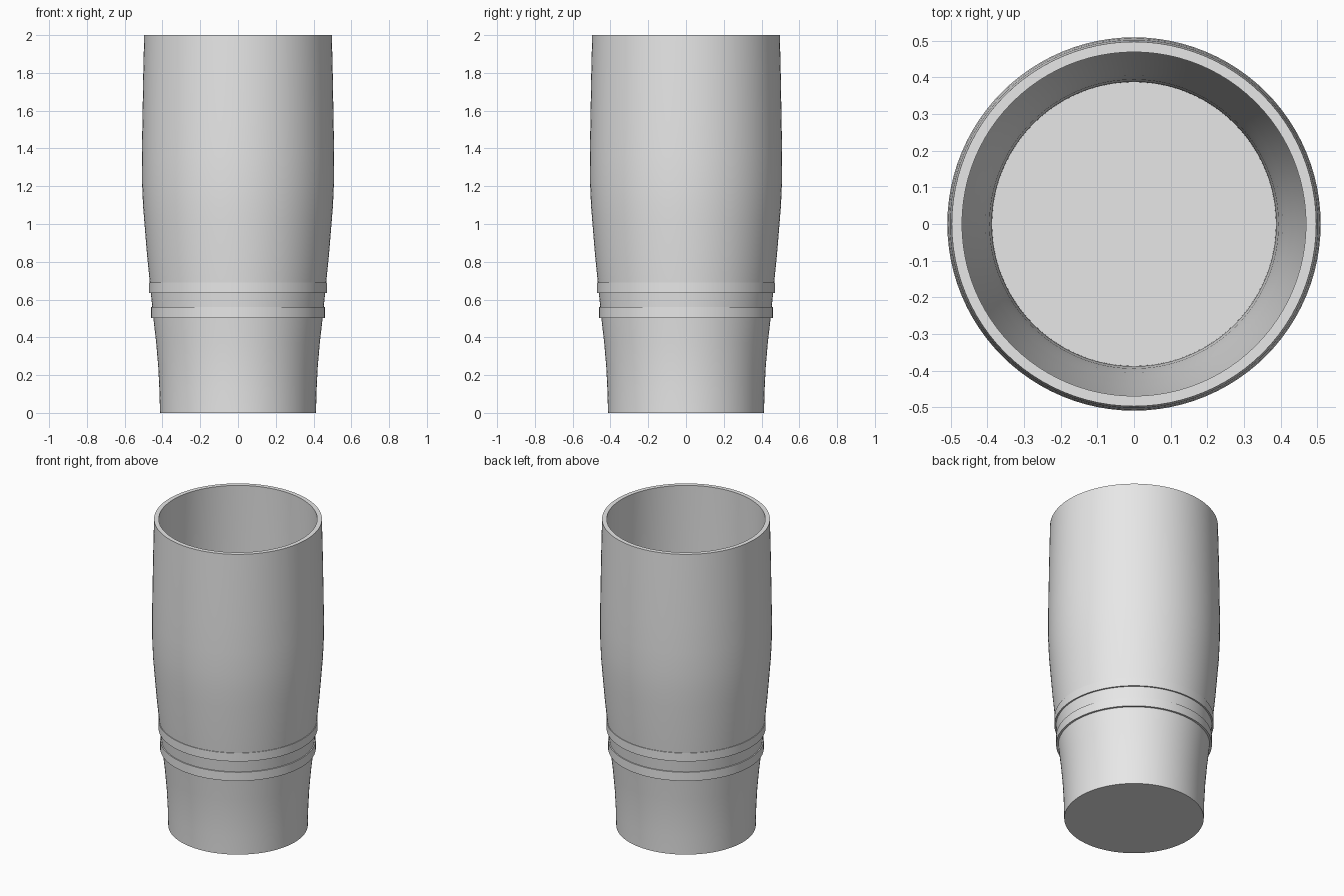
import bpy
import math

if "Cube" in bpy.data.objects:
    bpy.data.objects.remove(bpy.data.objects["Cube"], do_unlink=True)

SEGMENTS = 96
WALL = 0.028
FLOOR = 0.03

grey = bpy.data.materials.new("plain grey")
grey.use_nodes = True
grey.diffuse_color = (0.8, 0.8, 0.8, 1)
grey.node_tree.nodes["Principled BSDF"].inputs["Base Color"].default_value = grey.diffuse_color


def lathe(name, profile, closed=False):
    """Revolve (radius, height) points about z; an open profile gets end caps."""
    verts = []
    for r, z in profile:
        for s in range(SEGMENTS):
            a = math.tau * s / SEGMENTS
            verts.append((r * math.cos(a), r * math.sin(a), z))
    rows = len(profile)
    faces = []
    for i in range(rows if closed else rows - 1):
        low, high = i * SEGMENTS, (i + 1) % rows * SEGMENTS
        for s in range(SEGMENTS):
            t = (s + 1) % SEGMENTS
            faces.append((low + s, low + t, high + t, high + s))
    if not closed:
        faces.append(tuple(reversed(range(SEGMENTS))))
        faces.append(tuple((rows - 1) * SEGMENTS + s for s in range(SEGMENTS)))
    mesh = bpy.data.meshes.new(name)
    mesh.from_pydata(verts, [], faces)
    mesh.materials.append(grey)
    obj = bpy.data.objects.new(name, mesh)
    bpy.context.collection.objects.link(obj)
    bpy.ops.object.select_all(action="DESELECT")
    obj.select_set(True)
    bpy.context.view_layer.objects.active = obj
    bpy.ops.object.shade_smooth_by_angle(angle=math.radians(30))
    return obj


# Tumbler body: outer wall up, over the rim, inner wall down to the floor
outer = [(0.413, 0), (0.416, 0.12), (0.422, 0.24), (0.433, 0.37), (0.448, 0.5),
         (0.456, 0.58), (0.467, 0.69), (0.482, 0.84), (0.495, 1.0), (0.503, 1.1),
         (0.508, 1.22), (0.509, 1.36), (0.506, 1.55), (0.502, 1.78), (0.497, 2.0)]
inner = [(r - WALL, z) for r, z in reversed(outer[1:])] + [(outer[0][0] - WALL + 0.002, FLOOR)]
lathe("tumbler_body", outer + inner)

# Raised bands around the waist
for name, radius, bottom, top in (("lower_band", 0.461, 0.503, 0.56),
                                  ("upper_band", 0.471, 0.635, 0.69)):
    hidden = radius - 0.025
    lathe(name, [(hidden, bottom), (radius, bottom), (radius, top), (hidden, top)], closed=True)
